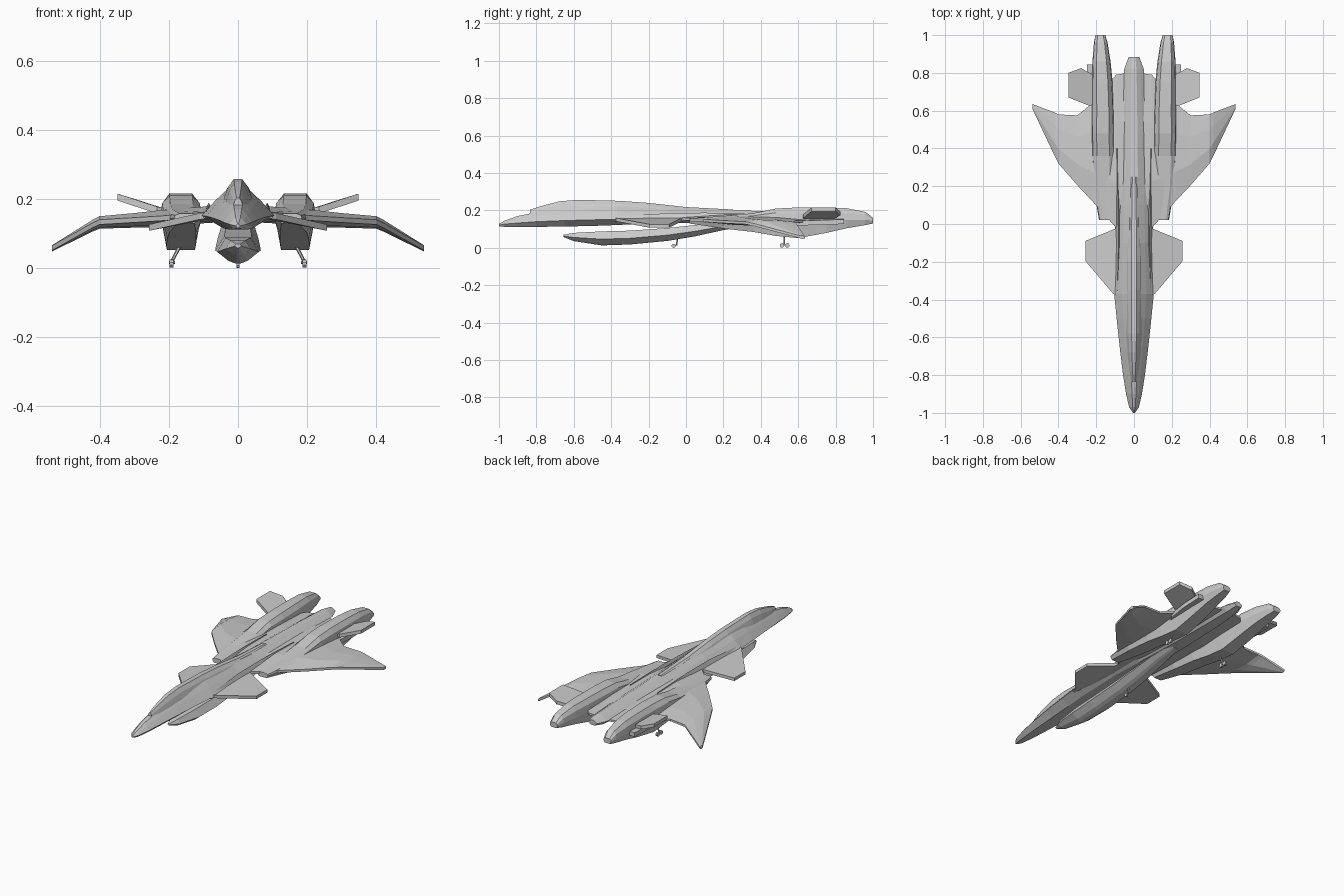
import bpy, bmesh
from mathutils import Vector


def finish(name, bm, mirror=False):
    bmesh.ops.recalc_face_normals(bm, faces=bm.faces)
    me = bpy.data.meshes.new(name)
    bm.to_mesh(me)
    bm.free()
    ob = bpy.data.objects.new(name, me)
    bpy.context.collection.objects.link(ob)
    if mirror:
        m = ob.modifiers.new("mirror", 'MIRROR')
        m.use_mirror_merge = False
    return ob


def loft(name, rings, mirror=False):
    """Skin a list of equal-length point rings and cap both ends."""
    bm = bmesh.new()
    rows = [[bm.verts.new(p) for p in r] for r in rings]
    n = len(rows[0])
    for a, b in zip(rows, rows[1:]):
        for i in range(n):
            j = (i + 1) % n
            bm.faces.new((a[i], a[j], b[j], b[i]))
    bm.faces.new(rows[0])
    bm.faces.new(rows[-1])
    return finish(name, bm, mirror)


def section(y, half, cx=0.0):
    """Closed cross-section from a right-half outline (top to bottom)."""
    return [(cx + x, y, z) for x, z in half] + [(cx - x, y, z) for x, z in reversed(half)]


def plate(name, outline, thick, mirror=True):
    """Flat panel of given thickness from 3D outline points."""
    rings = [[(x, y, z + s * thick / 2) for x, y, z in outline] for s in (1, -1)]
    return loft(name, rings, mirror)


def rod(name, a, b, r, sides=6, mirror=False):
    a, b = Vector(a), Vector(b)
    bm = bmesh.new()
    bmesh.ops.create_cone(bm, cap_ends=True, segments=sides, radius1=r, radius2=r, depth=(b - a).length)
    q = (b - a).to_track_quat('Z', 'Y')
    for v in bm.verts:
        v.co = q @ v.co + (a + b) / 2
    return finish(name, bm, mirror)


# fuselage with side chines: y, half width, bottom, chine, top
hull = [(-1.0, .006, .116, .122, .128), (-.97, .026, .112, .127, .145), (-.9, .042, .111, .133, .17),
        (-.8, .058, .112, .14, .19), (-.65, .076, .114, .146, .215), (-.5, .092, .117, .15, .228),
        (-.37, .105, .122, .152, .232), (-.1, .094, .135, .156, .218), (.1, .088, .13, .158, .205),
        (.4, .075, .125, .16, .197), (.65, .066, .128, .16, .192), (.82, .052, .135, .16, .188),
        (.885, .028, .148, .162, .178)]
loft("fuselage", [section(y, [(w * .25, t), (w * .62, c + (t - c) * .55), (w, c), (w * .5, b)])
                  for y, w, b, c, t in hull])

# canopy and dorsal spine: y, half width, base, top
spine = [(-.835, .012, .18, .203), (-.78, .022, .18, .222), (-.68, .031, .19, .248), (-.58, .036, .2, .257),
         (-.35, .04, .2, .251), (-.2, .04, .195, .24), (0, .035, .19, .218), (.25, .025, .185, .205)]
loft("canopy_spine", [section(y, [(w * .35, t), (w * .8, b + (t - b) * .6), (w * 1.15, b)])
                      for y, w, b, t in spine])

# slung lower pod: y, half width, bottom, top
pod = [(-.655, .01, .058, .07), (-.6, .036, .036, .08), (-.45, .06, .013, .088), (-.3, .066, .018, .092),
       (-.1, .063, .037, .106), (.05, .058, .062, .122), (.2, .05, .095, .14), (.35, .03, .12, .15)]
loft("lower_pod", [section(y, [(w * .6, t), (w, b + (t - b) * .45), (w * .45, b + (t - b) * .1), (w * .1, b)])
                   for y, w, b, t in pod])

# engine nacelles: y, centre x, half width, bottom, middle, top
nac = [(.02, .15, .035, .13, .145, .158), (.2, .16, .055, .103, .14, .17), (.36, .163, .06, .085, .15, .185),
       (.48, .165, .06, .064, .155, .21), (.6, .165, .058, .052, .15, .216), (.75, .168, .055, .08, .15, .216),
       (.86, .172, .048, .105, .15, .212), (.96, .176, .036, .122, .15, .192), (1.0, .178, .026, .13, .145, .16)]
loft("engine_nacelle", [section(y, [(w * .55, t), (w * .9, m + (t - m) * .6), (w, m), (w * .7, b)], cx)
                        for y, cx, w, b, m, t in nac], True)

# drooped main wings: x, leading y, trailing y, z, thickness
wing = [(.03, -.06, .8, .156, .045), (.095, -.02, .79, .154, .048), (.22, .12, .64, .143, .05),
        (.3, .205, .575, .138, .042), (.4, .32, .58, .132, .036), (.42, .36, .59, .123, .034),
        (.538, .61, .635, .057, .018)]


def airfoil(x, a, b, z, t):
    c = b - a
    return [(x, a, z + .008), (x, a + c * .3, z + t / 2), (x, a + c * .7, z + t * .4),
            (x, b, z + .006), (x, b, z - .006), (x, a + c * .6, z - t / 2),
            (x, a + c * .25, z - t * .4), (x, a, z - .006)]


loft("main_wing", [airfoil(*s) for s in wing], True)

# strakes running from the nose sides back over the wing roots
loft("wing_root_strake", [[(x - w, y, .14), (x + w, y, .145), (x, y, z)] for x, y, w, z in
                          [(.09, -.4, .012, .166), (.082, -.1, .018, .185), (.085, .1, .018, .188),
                           (.09, .4, .012, .18)]], True)

# foreplanes, tailplanes and the shelves carrying them
plate("foreplane", [(.06, 0, .155), (.1, -.025, .15), (.258, -.09, .117), (.258, -.195, .117),
                    (.11, -.37, .15), (.06, -.4, .155)], .018)
plate("tailplane", [(.19, .64, .156), (.235, .625, .168), (.348, .67, .205), (.348, .8, .205),
                    (.28, .825, .184), (.2, .78, .158)], .02)
plate("tail_shelf", [(.18, .5, .135), (.235, .6, .132), (.25, .72, .135), (.25, .845, .14),
                     (.18, .845, .145)], .025)

# landing gear
rod("main_gear_leg", (.16, .525, .08), (.192, .525, .018), .005, 6, True)
rod("main_gear_axle", (.182, .525, .016), (.2, .525, .016), .004, 6, True)
for i, y in enumerate((.513, .542)):
    rod(f"main_wheel_{i + 1}", (.186, y, .013), (.198, y, .013), .012, 10, True)
rod("nose_gear_leg", (0, -.045, .06), (0, -.05, .012), .004)
rod("nose_gear_link", (0, -.045, .016), (0, -.07, .011), .003)
rod("nose_wheel", (-.005, -.066, .011), (.005, -.066, .011), .011, 10)
